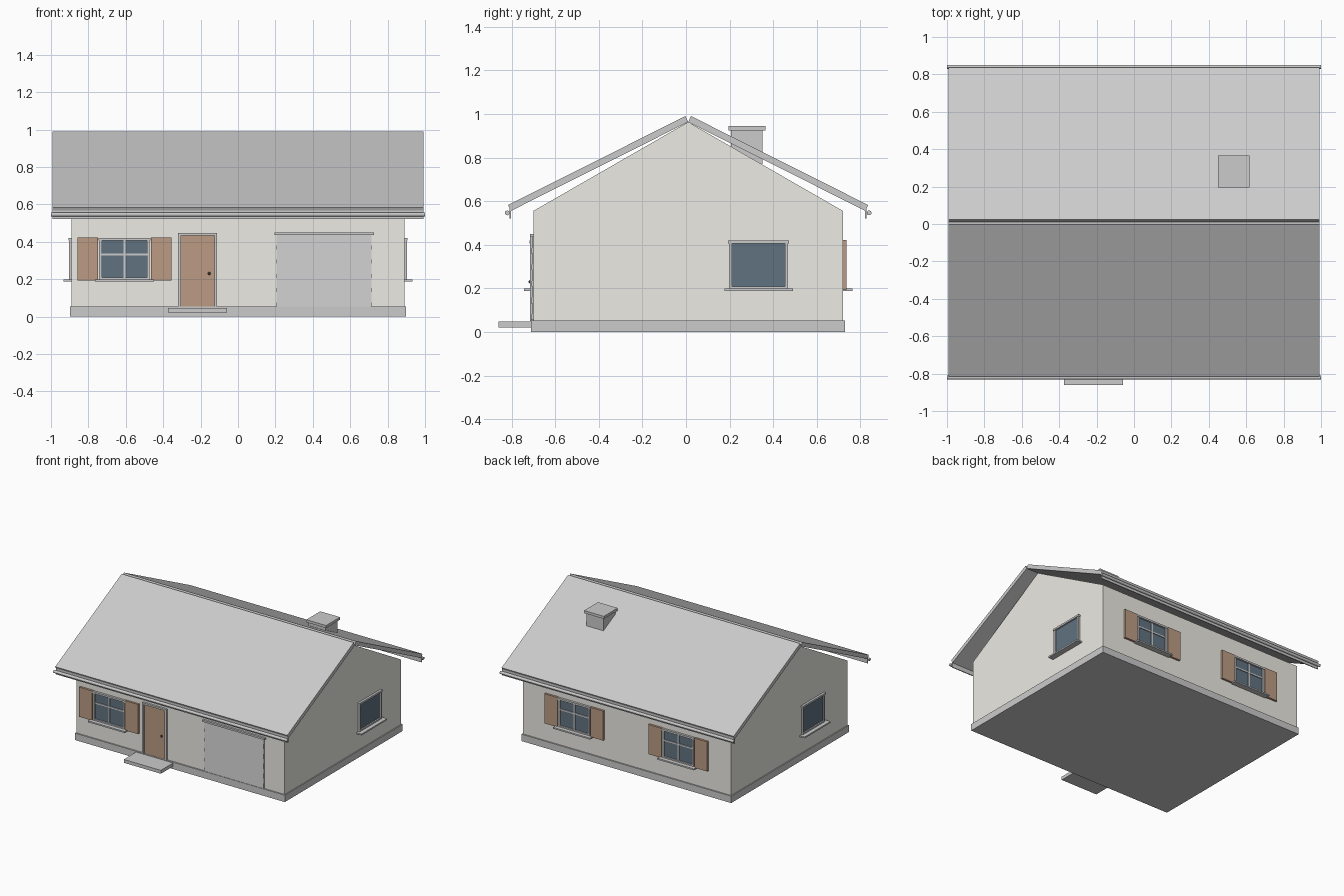
import bpy, bmesh, math
from mathutils import Matrix, Vector

if "Cube" in bpy.data.objects:
    bpy.data.objects.remove(bpy.data.objects["Cube"])


def material(name, rgb):
    m = bpy.data.materials.new(name)
    m.diffuse_color = (*rgb, 1)
    m.use_nodes = True
    m.node_tree.nodes["Principled BSDF"].inputs["Base Color"].default_value = m.diffuse_color
    return m


WALL = material("plaster", (0.84, 0.83, 0.78))
WOOD = material("wood", (0.50, 0.33, 0.23))
GLASS = material("glass", (0.12, 0.17, 0.22))
DARK = material("dark_metal", (0.06, 0.05, 0.05))
I = Matrix.Identity(4)


def finish(name, bm, mat=None, M=I):
    bm.transform(M)
    bmesh.ops.recalc_face_normals(bm, faces=bm.faces)
    me = bpy.data.meshes.new(name)
    bm.to_mesh(me)
    bm.free()
    ob = bpy.data.objects.new(name, me)
    bpy.context.collection.objects.link(ob)
    if mat:
        me.materials.append(mat)
    return ob


def box(name, x, y, z, mat=None, M=I):
    bm = bmesh.new()
    bmesh.ops.create_cube(bm, size=1)
    for v in bm.verts:
        v.co = Vector([(r[0] + r[1]) / 2 + c * (r[1] - r[0]) for r, c in zip((x, y, z), v.co)])
    return finish(name, bm, mat, M)


def extrude_x(name, profile, x0, x1, mat=None, M=I):
    """Extrude a closed (y, z) profile along x."""
    bm = bmesh.new()
    f = bm.faces.new([bm.verts.new((x0, y, z)) for y, z in profile])
    r = bmesh.ops.extrude_face_region(bm, geom=[f])
    bmesh.ops.translate(bm, vec=(x1 - x0, 0, 0), verts=[g for g in r["geom"] if isinstance(g, bmesh.types.BMVert)])
    return finish(name, bm, mat, M)


def on_wall(x, y, deg):
    """Frame whose local -y points out of the wall."""
    return Matrix.Translation((x, y, 0)) @ Matrix.Rotation(math.radians(deg), 4, "Z")


YC = 0.01  # ridge line

# Walls and plinth
extrude_x("walls", [(-0.70, 0.04), (0.72, 0.04), (0.72, 0.555), (YC, 0.963), (-0.70, 0.555)], -0.89, 0.89, WALL)
box("plinth", (-0.898, 0.898), (-0.71, 0.73), (0, 0.053))

# Roof slabs, fascias and gutters on both sides
for side, s in (("front", -1), ("back", 1)):
    slab = [(0, 0.963), (0.013, 0.99), (0.826, 0.582), (0.813, 0.555)]
    extrude_x(f"roof_{side}", [(YC + s * y, z) for y, z in slab], -0.993, 0.993)
    fascia = [(0.812, 0.521), (0.819, 0.521), (0.819, 0.572), (0.812, 0.572)]
    extrude_x(f"fascia_{side}", [(YC + s * y, z) for y, z in fascia], -0.993, 0.993)
    ring = [math.radians(a) for a in range(0, 360, 30)]
    extrude_x(f"gutter_{side}", [(YC + s * 0.83 + 0.011 * math.cos(a), 0.546 + 0.011 * math.sin(a)) for a in ring],
              -1.0, 1.0)

# Chimney
box("chimney_stack", (0.46, 0.605), (0.207, 0.352), (0.77, 0.925))
box("chimney_cap", (0.448, 0.617), (0.195, 0.365), (0.925, 0.945))


def window(name, M, shutters):
    w, z0, z1, t = 0.135, 0.198, 0.42, 0.014
    d = (-0.014, 0.01)
    box(name + "_glass", (-w + t, w - t), (-0.004, 0.01), (z0, z1 - t), GLASS, M)
    for s in (-1, 1):
        box(name + "_jamb", sorted((s * (w - t), s * w)), d, (z0, z1), None, M)
    box(name + "_head", (-w - 0.005, w + 0.005), (-0.017, 0.01), (z1 - t, z1), None, M)
    box(name + "_bottom_rail", (-w + t, w - t), d, (z0, z0 + 0.01), None, M)
    box(name + "_sill", (-0.157, 0.157), (-0.044, 0.01), (0.187, z0), None, M)
    if shutters:
        box(name + "_mullion", (-0.006, 0.006), (-0.01, 0.01), (z0, z1 - t), None, M)
        box(name + "_crossbar", (-w + t, w - t), (-0.01, 0.01), (0.327, 0.338), None, M)
        for s in (-1, 1):
            box(name + "_shutter", sorted((s * 0.141, s * 0.252)), (-0.016, 0), (0.193, 0.422), WOOD, M)


window("front_window", on_wall(-0.607, -0.70, 0), True)
window("back_window_right", on_wall(0.445, 0.72, 180), True)
window("back_window_left", on_wall(-0.445, 0.72, 180), True)
window("right_window", on_wall(0.89, 0.333, 90), False)
window("left_window", on_wall(-0.89, -0.275, -90), False)

# Front door with frame, knob and step
F = on_wall(-0.216, -0.70, 0)
box("door", (-0.092, 0.092), (-0.007, 0.01), (0.053, 0.435), WOOD, F)
for s in (-1, 1):
    box("door_jamb", sorted((s * 0.09, s * 0.104)), (-0.016, 0.01), (0.05, 0.447), None, F)
box("door_head", (-0.09, 0.09), (-0.016, 0.01), (0.434, 0.447), None, F)
bm = bmesh.new()
bmesh.ops.create_uvsphere(bm, u_segments=12, v_segments=8, radius=0.008)
knob = finish("door_knob", bm, DARK, F @ Matrix.Translation((0.062, -0.014, 0.23)))
knob.data.shade_smooth()
box("door_step", (-0.375, -0.058), (-0.86, -0.70), (0.021, 0.047))

# Garage door of lapped panels under a lintel
n, z0, z1 = 5, 0.055, 0.436
h = (z1 - z0) / n
for i in range(n):
    b = z0 + i * h
    extrude_x("garage_panel", [(-0.695, b), (-0.71, b), (-0.703, b + h), (-0.695, b + h)], 0.205, 0.715)
box("garage_lintel", (0.194, 0.728), (-0.716, -0.69), (0.436, 0.45))
